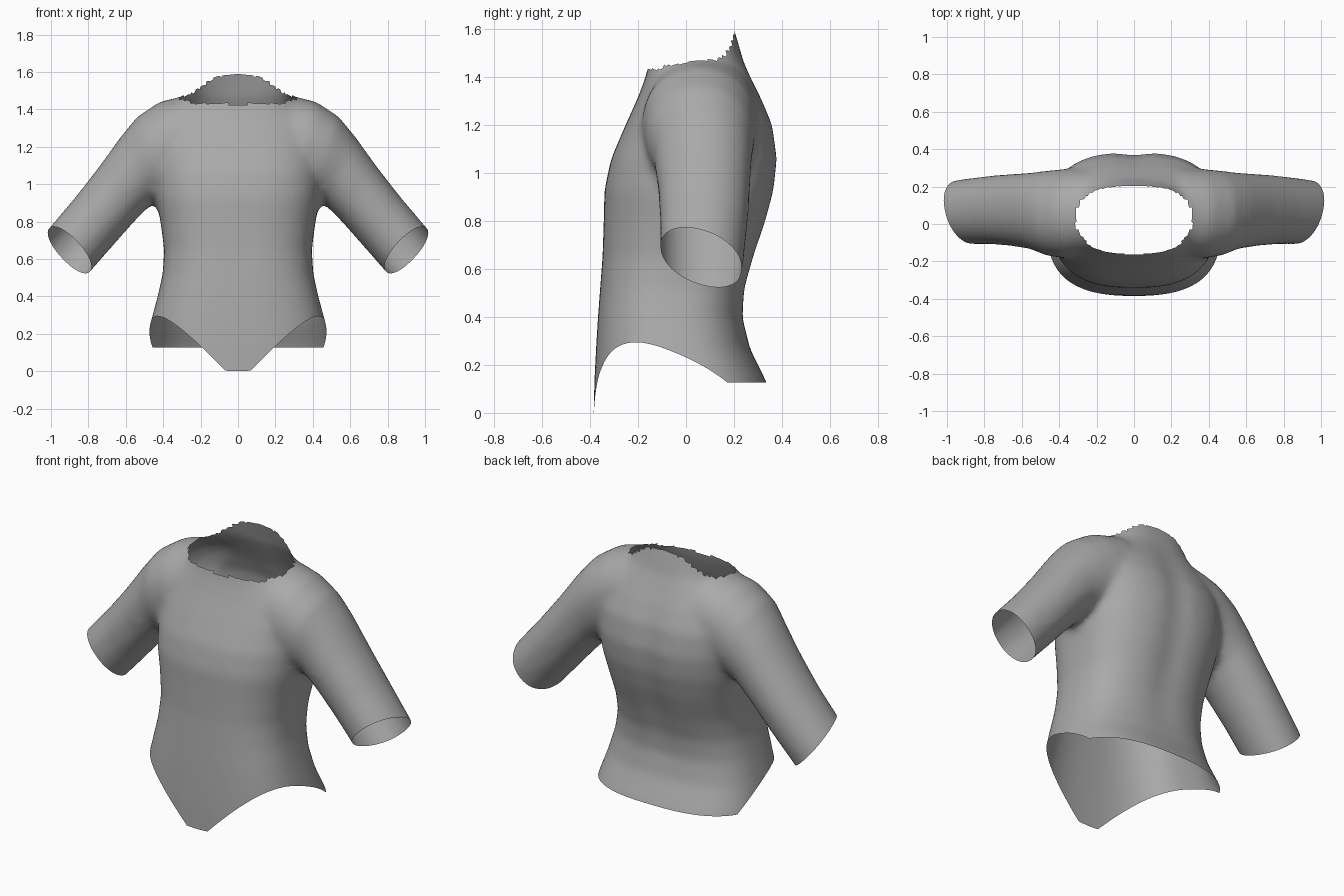
import bpy, bmesh, math
from mathutils import Vector

cube = bpy.data.objects.get("Cube")
if cube:
    bpy.data.objects.remove(cube, do_unlink=True)

SEGMENTS = 48

# Torso rings: height, half width, front y, back y
TORSO = [(-.15, .54, -.39, .42), (0, .52, -.385, .38), (.13, .5, -.382, .335), (.27, .465, -.375, .265),
         (.4, .43, -.367, .238), (.52, .403, -.358, .248), (.65, .395, -.348, .287),
         (.8, .415, -.343, .338), (.93, .44, -.34, .372), (1.06, .45, -.312, .385),
         (1.2, .45, -.252, .365), (1.31, .42, -.202, .318), (1.4, .35, -.168, .272),
         (1.47, .28, -.152, .238), (1.56, .25, -.14, .212), (1.7, .23, -.12, .17)]

# Sleeve rings: top x, top z, bottom x, bottom z, front y, back y
SLEEVE = [(.12, 1.45, .1, 1.1, -.14, .28), (.28, 1.475, .2, 1.02, -.165, .295),
          (.42, 1.44, .3, .96, -.185, .295), (.54, 1.36, .38, .93, -.17, .285),
          (.63, 1.25, .455, .9, -.135, .275), (.745, 1.09, .55, .805, -.118, .268),
          (.87, .93, .665, .675, -.108, .258), (1.01, .765, .805, .515, -.108, .24),
          (1.13, .62, .925, .37, -.11, .22)]


def power(value, exponent):
    return math.copysign(abs(value) ** exponent, value)


def loft(bm, rings):
    """Bridge rings of points into a closed tube."""
    rings = [[bm.verts.new(p) for p in ring] for ring in rings]
    n = SEGMENTS
    for a, b in zip(rings, rings[1:]):
        for i in range(n):
            j = (i + 1) % n
            bm.faces.new((a[i], a[j], b[j], b[i]))
    bm.faces.new(rings[0][::-1])
    bm.faces.new(rings[-1])


def section(center, u, v, roundness):
    points = []
    for i in range(SEGMENTS):
        a = math.tau * i / SEGMENTS
        points.append(center + u * power(math.cos(a), roundness) + v * power(math.sin(a), roundness))
    return points


def hem_height(x, y):
    return .127 - .127 * max(0, -y / .385) ** 3 * max(0, 1 - (x / .6) ** 2)


def clamp(t):
    return max(0, min(1, t))


def neck_height(x, y):
    side = 1.43 + .04 * clamp((y + .15) / .2)
    return side + .11 * clamp((y - .05) / .13) * clamp((.28 - abs(x)) / .18)


# Rough closed body: torso and two mirrored sleeves
bm = bmesh.new()
loft(bm, [section(Vector((0, (f + b) / 2, z)), Vector((w, 0, 0)), Vector((0, (b - f) / 2, 0)), .76)
          for z, w, f, b in TORSO])
for side in (1, -1):
    rings = []
    for tx, tz, bx, bz, f, b in SLEEVE:
        top, bottom = Vector((tx * side, 0, tz)), Vector((bx * side, 0, bz))
        mid = (top + bottom) / 2 + Vector((0, (f + b) / 2, 0))
        rings.append(section(mid, (top - bottom) / 2, Vector((0, (b - f) / 2, 0)), .95))
    loft(bm, rings)
bmesh.ops.recalc_face_normals(bm, faces=bm.faces)
mesh = bpy.data.meshes.new("shirt")
bm.to_mesh(mesh)
bm.free()
shirt = bpy.data.objects.new("shirt", mesh)
bpy.context.collection.objects.link(shirt)

# Fuse into one skin and relax the seams
remesh = shirt.modifiers.new("fuse", 'REMESH')
remesh.mode = 'VOXEL'
remesh.voxel_size = .02
relax = shirt.modifiers.new("relax", 'SMOOTH')
relax.factor = .5
relax.iterations = 12
graph = bpy.context.evaluated_depsgraph_get()
fused = bpy.data.meshes.new_from_object(shirt.evaluated_get(graph))
shirt.modifiers.clear()
shirt.data = fused

bm = bmesh.new()
bm.from_mesh(fused)


def cut(point, normal):
    bmesh.ops.bisect_plane(bm, geom=bm.verts[:] + bm.edges[:] + bm.faces[:], dist=1e-5,
                           plane_co=point, plane_no=normal, clear_outer=True)


# Cuff openings, slanted towards the front
for side in (1, -1):
    cut((.89 * side, .04, .65), (.082 * side, -.04, -.078))

# Curved hem: flatten it, cut straight, then restore
for v in bm.verts:
    v.co.z -= hem_height(v.co.x, v.co.y)
cut((0, 0, 0), (0, 0, -1))
for v in bm.verts:
    v.co.z += hem_height(v.co.x, v.co.y)

# Ragged neck opening
above = []
for face in bm.faces:
    c = face.calc_center_median()
    if abs(c.x) < .32 and c.z > neck_height(c.x, c.y):
        above.append(face)
bmesh.ops.delete(bm, geom=above, context='FACES')

# Shallow groove along the spine
for v in bm.verts:
    if v.co.y > .1:
        v.co.y -= .014 * math.exp(-(v.co.x / .09) ** 2) * clamp((v.co.z - .3) / .4) * clamp((1.5 - v.co.z) / .3)

for face in bm.faces:
    face.smooth = True
bm.to_mesh(fused)
bm.free()

# Plain cloth colour
cloth = bpy.data.materials.new("grey cloth")
cloth.use_nodes = True
colour = (.4, .4, .4, 1)
cloth.diffuse_color = colour
cloth.node_tree.nodes["Principled BSDF"].inputs["Base Color"].default_value = colour
fused.materials.clear()
fused.materials.append(cloth)
